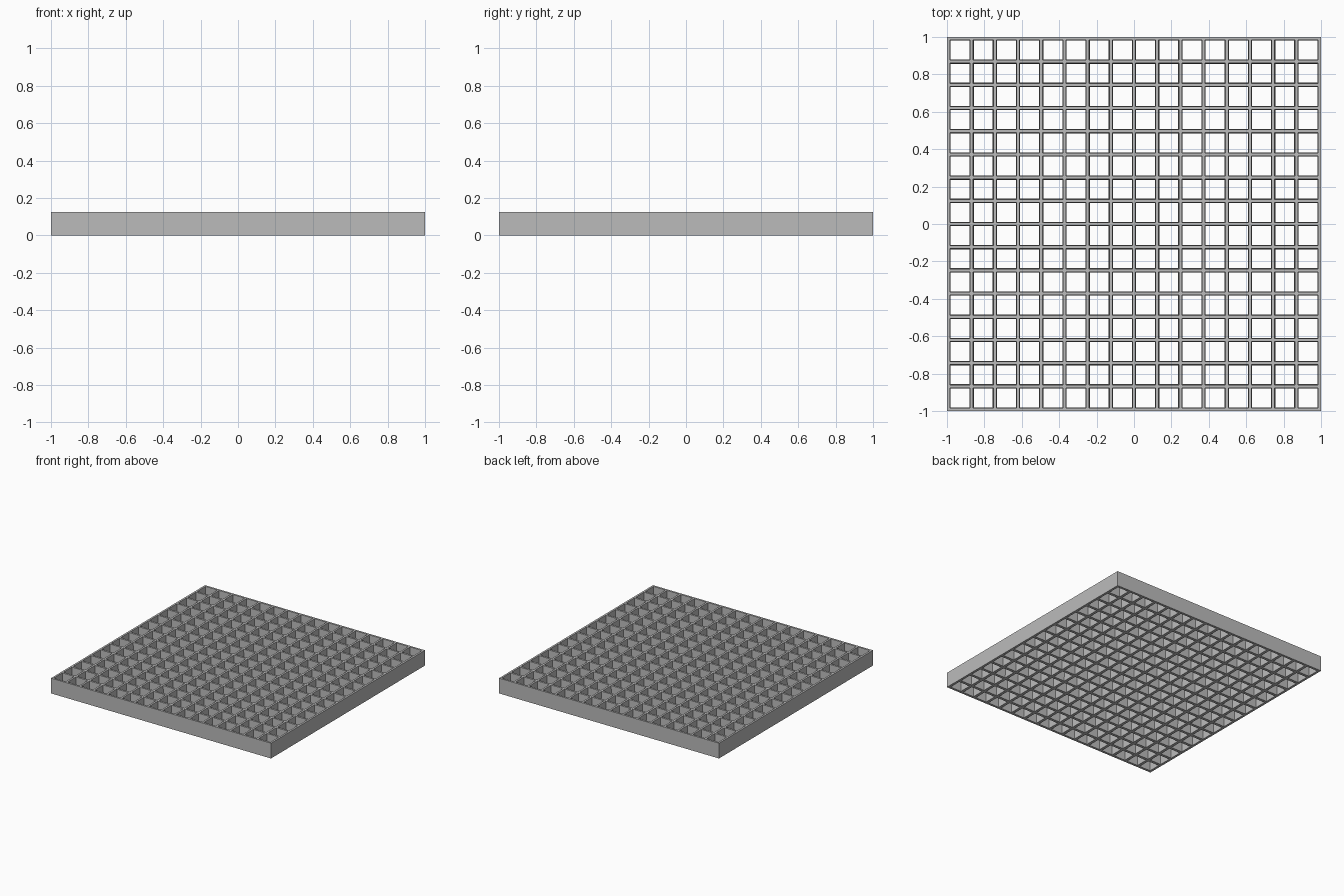
import bpy
import bmesh

cube = bpy.data.objects.get("Cube")
if cube:
    bpy.data.objects.remove(cube, do_unlink=True)

CELLS = 16
PITCH = 0.124
HEIGHT = 0.125
HOLE_TOP = 0.054     # half width of each opening at the top
HOLE_BOTTOM = 0.0505  # half width at the bottom, so the ribs taper upward

# Plain grey material
grey = bpy.data.materials.new("plain_grey")
grey.use_nodes = True
colour = (0.5, 0.5, 0.5, 1)
grey.diffuse_color = colour
grey.node_tree.nodes["Principled BSDF"].inputs["Base Color"].default_value = colour


def centre(i):
    return (i - (CELLS - 1) / 2) * PITCH


def bounds(i):
    """Limits of one cell; the end cells reach the outer rim."""
    low = -1 if i == 0 else centre(i) - PITCH / 2
    high = 1 if i == CELLS - 1 else centre(i) + PITCH / 2
    return low, high


def ring(bm, x, y, z):
    """Four corners, counter-clockwise from the front left."""
    corners = ((x[0], y[0]), (x[1], y[0]), (x[1], y[1]), (x[0], y[1]))
    return [bm.verts.new((px, py, z)) for px, py in corners]


def around(c, half):
    return c - half, c + half


bm = bmesh.new()
for i in range(CELLS):
    for j in range(CELLS):
        cx, cy = centre(i), centre(j)
        bx, by = bounds(i), bounds(j)
        top = ring(bm, bx, by, HEIGHT)
        base = ring(bm, bx, by, 0)
        hole_top = ring(bm, around(cx, HOLE_TOP), around(cy, HOLE_TOP), HEIGHT)
        hole_base = ring(bm, around(cx, HOLE_BOTTOM), around(cy, HOLE_BOTTOM), 0)
        # Sides lying on the outer rim: front, right, back, left
        rim = (j == 0, i == CELLS - 1, j == CELLS - 1, i == 0)
        for a in range(4):
            b = (a + 1) % 4
            bm.faces.new((top[a], top[b], hole_top[b], hole_top[a]))
            bm.faces.new((hole_top[a], hole_top[b], hole_base[b], hole_base[a]))
            bm.faces.new((hole_base[a], hole_base[b], base[b], base[a]))
            if rim[a]:
                bm.faces.new((base[a], base[b], top[b], top[a]))

# Weld neighbouring cells into one grating
bmesh.ops.remove_doubles(bm, verts=bm.verts, dist=0.0005)
bmesh.ops.recalc_face_normals(bm, faces=bm.faces)
mesh = bpy.data.meshes.new("floor_grating")
bm.to_mesh(mesh)
bm.free()
mesh.materials.append(grey)
grating = bpy.data.objects.new("floor_grating", mesh)
bpy.context.collection.objects.link(grating)
